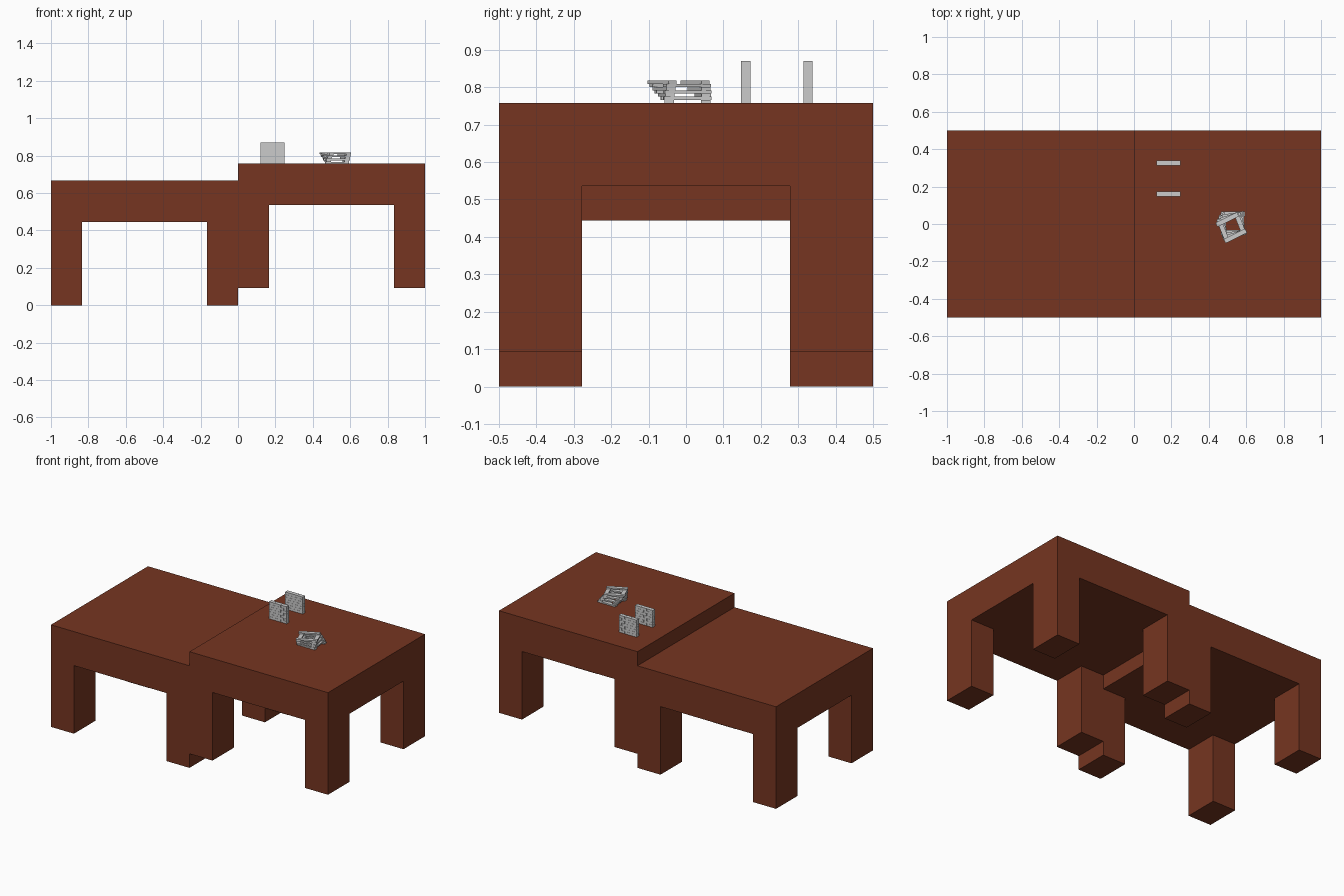
import bpy, bmesh, math
from mathutils import Vector, Matrix

if "Cube" in bpy.data.objects:
    bpy.data.objects.remove(bpy.data.objects["Cube"])

brown = bpy.data.materials.new("brown_wood")
brown.diffuse_color = (0.18, 0.036, 0.015, 1)
brown.use_nodes = True
brown.node_tree.nodes["Principled BSDF"].inputs["Base Color"].default_value = brown.diffuse_color

LEG_X, LEG_Y = 0.166, 0.222
PLANK = Vector((0.128, 0.025, 0.0085))


def finish(name, bm):
    bmesh.ops.recalc_face_normals(bm, faces=bm.faces)
    mesh = bpy.data.meshes.new(name)
    bm.to_mesh(mesh)
    bm.free()
    ob = bpy.data.objects.new(name, mesh)
    bpy.context.collection.objects.link(ob)
    return ob


def add_box(bm, centre, size, angle=0.0):
    m = (Matrix.Translation(centre) @ Matrix.Rotation(angle, 4, 'Z')
         @ Matrix.Diagonal((*size, 1)))
    bmesh.ops.create_cube(bm, size=1, matrix=m)


def table(name, x0, z0):
    """Thick slab with four corner legs pulled out of its underside."""
    bm = bmesh.new()
    under, top = z0 + 0.444, z0 + 0.666
    xs = [x0, x0 + LEG_X, x0 + 1 - LEG_X, x0 + 1]
    ys = [-0.5, -0.5 + LEG_Y, 0.5 - LEG_Y, 0.5]
    grid = [[bm.verts.new((x, y, under)) for y in ys] for x in xs]
    corners, cells = [], []
    for i in range(3):
        for j in range(3):
            f = bm.faces.new((grid[i][j], grid[i][j + 1],
                              grid[i + 1][j + 1], grid[i + 1][j]))
            cells.append(f)
            if i != 1 and j != 1:
                corners.append(f)
    # slab: extrude the grid upwards, keeping the underside
    ext = bmesh.ops.extrude_face_region(bm, geom=cells, use_keep_orig=True)
    for v in ext['geom']:
        if isinstance(v, bmesh.types.BMVert):
            v.co.z = top
    # legs: extrude the corner cells down
    legs = bmesh.ops.extrude_discrete_faces(bm, faces=corners)['faces']
    for f in legs:
        for v in f.verts:
            v.co.z = z0
    bmesh.ops.dissolve_limit(bm, angle_limit=math.radians(1),
                             verts=bm.verts, edges=bm.edges)
    finish(name, bm).data.materials.append(brown)


def brick_wall(name, y, z0):
    """Small upright wall of bricks in running bond."""
    bm = bmesh.new()
    x0, x1, courses, h = 0.12, 0.248, 7, 0.016
    step = (x1 - x0) / 3
    gap = 0.0006
    for c in range(courses):
        if c % 2:
            cuts = [x0, x0 + step / 2, x0 + step * 1.5, x0 + step * 2.5, x1]
        else:
            cuts = [x0 + step * k for k in range(4)]
        for a, b in zip(cuts, cuts[1:]):
            add_box(bm, ((a + b) / 2, y, z0 + h * (c + 0.5)),
                    (b - a - gap, PLANK.y, h - gap))
    finish(name, bm)


def plank_stack(name, z0, layers=7):
    """Crossed pairs of planks, twisting a little with every layer."""
    bm = bmesh.new()
    for k in range(layers):
        t = k / (layers - 1)
        centre = Vector((0.53, 0.004, 0)).lerp(Vector((0.52, -0.02, 0)), t)
        centre.z = z0 + PLANK.z * (k + 0.5)
        angle = math.radians(26 * t + 90 * (k % 2))
        side = Vector((-math.sin(angle), math.cos(angle), 0)) * 0.049
        for s in (-1, 1):
            add_box(bm, centre + side * s, PLANK, angle)
    finish(name, bm)


table("left_table", -1.0, 0.0)
table("right_table", 0.0, 0.092)
brick_wall("front_brick_wall", 0.160, 0.758)
brick_wall("back_brick_wall", 0.326, 0.758)
plank_stack("plank_stack", 0.758)
